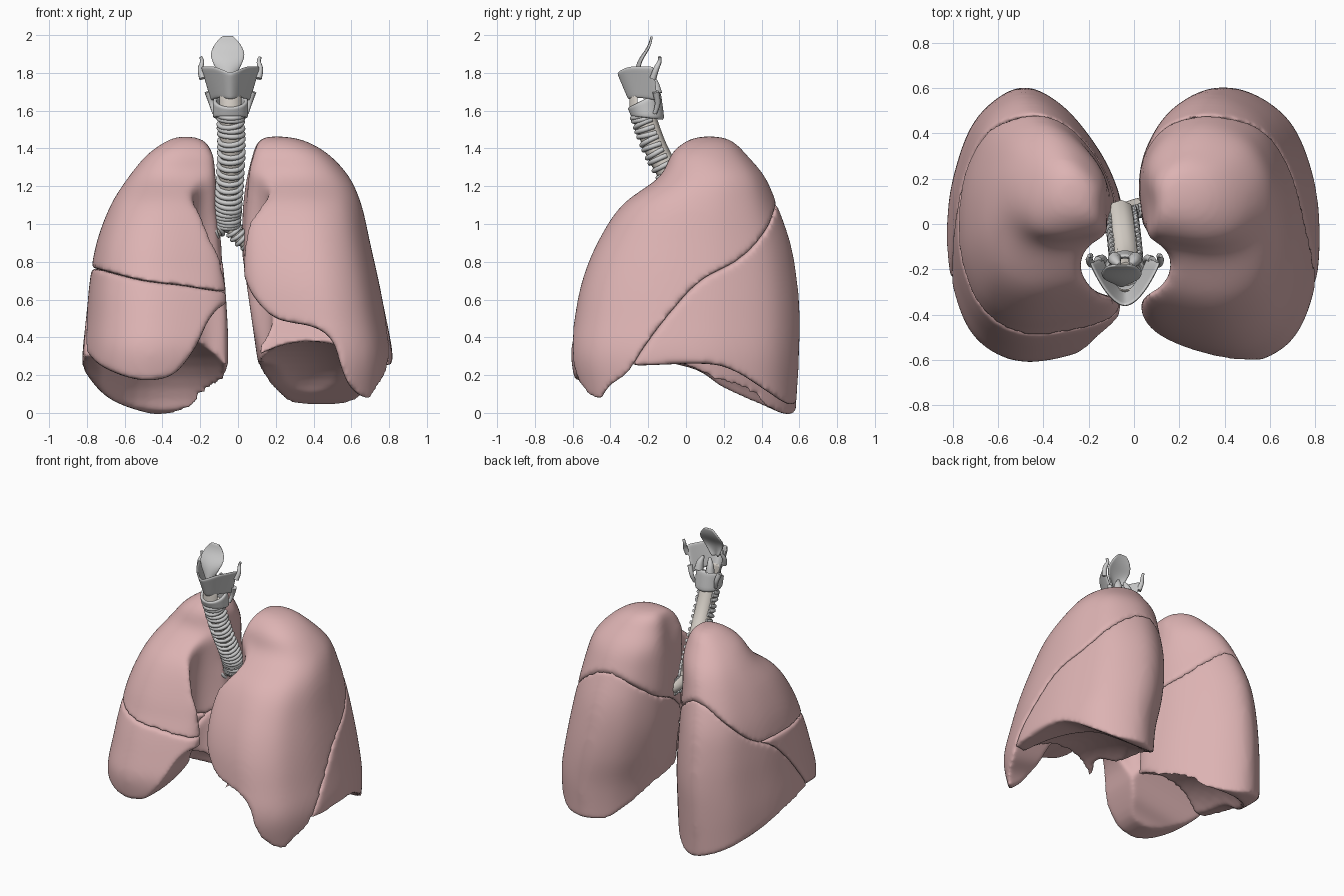
import bpy, bmesh, math, random
from mathutils import Vector

if "Cube" in bpy.data.objects:
    bpy.data.objects.remove(bpy.data.objects["Cube"])
random.seed(4)


def material(name, rgb):
    m = bpy.data.materials.new(name)
    m.diffuse_color = (*rgb, 1)
    m.use_nodes = True
    m.node_tree.nodes["Principled BSDF"].inputs["Base Color"].default_value = m.diffuse_color
    return m


PINK = material("lung_tissue", (0.72, 0.45, 0.45))
CREAM = material("membrane", (0.74, 0.69, 0.63))


def spline(pts, n, closed=False):
    """n Catmull-Rom samples through points of any dimension"""
    P = [Vector(p) for p in pts]
    k = len(P)
    get = (lambda i: P[i % k]) if closed else (lambda i: P[max(0, min(k - 1, i))])
    out = []
    for j in range(n):
        t = j * k / n if closed else j * (k - 1) / (n - 1)
        i = int(t)
        f = t - i
        a, b, c, d = get(i - 1), get(i), get(i + 1), get(i + 2)
        out.append(b + (c - a) * (f / 2) + (a * 2 - b * 5 + c * 4 - d) * (f * f / 2)
                   + (b * 3 - a - c * 3 + d) * (f ** 3 / 2))
    return out


def loft(name, rings, closed=True, caps=True, mat=None):
    bm = bmesh.new()
    R = [[bm.verts.new(p) for p in r] for r in rings]
    n = len(R[0])
    for a, b in zip(R, R[1:]):
        for i in range(n if closed else n - 1):
            j = (i + 1) % n
            bm.faces.new((a[i], a[j], b[j], b[i]))
    if caps:
        bm.faces.new(R[0])
        bm.faces.new(R[-1])
    bmesh.ops.recalc_face_normals(bm, faces=bm.faces)
    me = bpy.data.meshes.new(name)
    bm.to_mesh(me)
    bm.free()
    o = bpy.data.objects.new(name, me)
    bpy.context.collection.objects.link(o)
    if mat:
        me.materials.append(mat)
    return o


def activate(o):
    bpy.ops.object.select_all(action='DESELECT')
    o.select_set(True)
    bpy.context.view_layer.objects.active = o


def modify(o, kind, **kw):
    activate(o)
    m = o.modifiers.new(kind, kind)
    for k, v in kw.items():
        setattr(m, k, v)
    bpy.ops.object.modifier_apply(modifier=m.name)


def carve(o, cutter, op):
    modify(o, 'BOOLEAN', object=cutter, operation=op, solver='EXACT')
    bpy.data.objects.remove(cutter)


def ellipsoid(c, r):
    bpy.ops.mesh.primitive_uv_sphere_add(segments=40, ring_count=24, location=c)
    o = bpy.context.object
    o.scale = r
    return o


def prism_x(poly, side):
    # slab across the lung, dropping toward the outer side like the real fissure
    return loft("cutter", [[(side * x, y, z + dz) for y, z in poly] for x, dz in ((-0.1, 0.13), (1.0, -0.07))])


def prism_y(poly, side):
    return loft("cutter", [[(side * x, y, z) for x, z in poly] for y in (-1, 1)])


# ---- lungs: horizontal section (inner-outer, front-back) lofted down the height
SECTION = spline([(0, .25), (.05, .57), (.21, .87), (.48, 1), (.8, .78), (.96, .35), (1, -.1), (.96, -.5),
                  (.83, -.84), (.58, -1), (.25, -.93), (.02, -.78), (.02, -.5), (.03, -.15)], 64, True)
DEPTH = [(1.465, .08, .17), (1.44, 0, .25), (1.37, -.08, .32), (1.25, -.14, .42), (1.1, -.34, .485),
         (.9, -.47, .555), (.7, -.55, .59), (.5, -.59, .605), (.3, -.61, .60), (.1, -.57, .59), (-.1, -.5, .58)]
WIDTH = {1: [(.15, .25), (.1, .36), (.075, .48), (.045, .59), (.025, .655), (.02, .7), (.025, .745), (.055, .785),
             (.1, .82), (.12, .81), (.12, .8)],
         -1: [(.24, .32), (.17, .38), (.125, .48), (.11, .58), (.095, .675), (.08, .75), (.06, .785), (.045, .805),
              (.04, .825), (.05, .825), (.06, .82)]}
FISSURE = spline([(.62, 1.32), (.49, 1.08), (.42, .95), (.28, .82), (.08, .72), (-.08, .56), (-.22, .38),
                  (-.31, .24), (-.44, .1), (-.5, -.3)], 50)
ABOVE = [tuple(p) for p in FISSURE] + [(-1.2, -.3), (-1.2, 2), (.62, 2)]
BELOW = [tuple(p) for p in FISSURE] + [(1.2, -.3), (1.2, 1.32)]


def body_point(side, u, v, z, y0, y1, x0, x1):
    if side < 0:
        # the right lung is rounder at its inner back edge and shallower in front
        u += (1 - u) * max(0, v - .1) * .25
        v *= 1 if v > 0 else 1 - .12 * min(1, max(0, (z - .35) / .4))
    return (side * (x0 + (x1 - x0) * u), (y0 + y1) / 2 + (y1 - y0) / 2 * v, z)


def lobe(name, side, oblique, outline, base=None, dome=None):
    rows = spline([d + w for d, w in zip(DEPTH, WIDTH[side])], 45)
    o = loft(name, [[body_point(side, u, v, *row) for u, v in SECTION] for row in rows], mat=PINK)
    # upright hollow for the airway, heart and vessels, softened before cutting the lobe borders
    carve(o, ellipsoid((side * (.02 if side > 0 else .09), -.17, .7), (.17, .15, .82)), 'DIFFERENCE')
    modify(o, 'REMESH', mode='VOXEL', voxel_size=0.022)
    modify(o, 'SMOOTH', factor=0.5, iterations=14)
    carve(o, prism_x(oblique, side), 'INTERSECT')
    carve(o, prism_y(outline, side), 'INTERSECT')
    if base:
        carve(o, loft("cutter", [[(x, y, z) for y, z in base] for x in (-1.1, 1.1)]), 'INTERSECT')
    if dome:
        carve(o, ellipsoid(*dome), 'DIFFERENCE')
    modify(o, 'REMESH', mode='VOXEL', voxel_size=0.0135)
    modify(o, 'SMOOTH', factor=0.5, iterations=12)
    activate(o)
    bpy.ops.object.shade_smooth()


def edge(pts, n=30):
    return [tuple(p) for p in spline(pts, n)]


lobe("left_upper_lobe", 1, ABOVE,
     edge([(-.1, .85), (.02, .74), (.08, .62), (.2, .5), (.4, .455), (.5, .38), (.55, .23), (.6, .13),
           (.69, .075), (.78, .12), (.9, .4)]) + [(.9, 1.7), (-.1, 1.7)])
lobe("left_lower_lobe", 1, BELOW,
     edge([(.0, 1), (.05, .65), (.1, .3), (.125, .1), (.2, .055), (.6, .045), (.74, .09), (.83, .25), (.9, .5)])
     + [(.9, 1.7), (0, 1.7)],
     edge([(-.6, .25), (-.28, .25), (.1, .26), (.26, .22), (.42, .12), (.55, .04), (.8, -.05)])
     + [(.8, 1.7), (-.6, 1.7)], ((.38, -.3, -.02), (.46, .78, .4)))
SPLIT = edge([(-.1, .64), (.1, .645), (.3, .675), (.5, .7), (.7, .75), (1, .83)])
lobe("right_upper_lobe", -1, ABOVE, SPLIT + [(1, 1.7), (-.1, 1.7)])
lobe("right_middle_lobe", -1, ABOVE,
     SPLIT + edge([(.95, .5), (.8, .32), (.7, .235), (.52, .175), (.35, .2), (.23, .34), (.15, .5),
                   (.06, .58), (-.1, .6)]))
lobe("right_lower_lobe", -1, BELOW,
     edge([(.02, .6), (.045, .3), (.1, .13), (.2, .025), (.38, -.012), (.55, .02), (.7, .09), (.82, .23), (.95, .45)])
     + [(.95, 1.7), (.02, 1.7)],
     edge([(-.6, .4), (-.25, .3), (.05, .23), (.2, .13), (.4, .04), (.56, -.015), (.8, -.05)])
     + [(.8, 1.7), (-.6, 1.7)], ((-.4, -.3, -.06), (.48, .78, .5)))


# ---- airway: soft tubes wrapped by C-shaped cartilage rings
def tubes(name, paths, depth, mat=None):
    cu = bpy.data.curves.new(name, 'CURVE')
    cu.dimensions = '3D'
    cu.bevel_depth = depth
    cu.bevel_resolution = 2
    cu.use_fill_caps = True
    for path in paths:
        s = cu.splines.new('POLY')
        s.points.add(len(path) - 1)
        for q, p in zip(s.points, path):
            q.co = (p[0], p[1], p[2], 1)
            q.radius = p[3] if len(p) > 3 else 1
    o = bpy.data.objects.new(name, cu)
    bpy.context.collection.objects.link(o)
    activate(o)
    bpy.ops.object.convert(target='MESH')
    o = bpy.context.object
    if mat:
        o.data.materials.clear()
        o.data.materials.append(mat)
    bpy.ops.object.shade_smooth_by_angle(angle=math.radians(50))


AIRWAYS = {"trachea": ([(-.04, -.225, 1.58), (-.035, -.15, 1.38), (-.05, -.01, 1.13), (-.06, .05, 1.0)], .063, 22),
           "right_bronchus": ([(-.07, .05, 1.01), (-.13, .03, .96), (-.22, 0, .92), (-.32, .0, .87)], .042, 10),
           "left_bronchus": ([(-.05, .05, 1.01), (0, .07, .94), (.08, .09, .88), (.2, .12, .82)], .04, 10),
           "right_upper_branch": ([(-.15, .03, .95), (-.22, .0, .99), (-.32, .0, 1.06)], .026, 7),
           "right_lower_branch": ([(-.16, .03, .94), (-.22, .05, .84), (-.3, .08, .72)], .028, 8)}
for name, (path, r, count) in AIRWAYS.items():
    tubes(name + "_membrane", [spline(path, 24)], r * .97, CREAM)
    fine, rings = spline(path, count * 4), []
    for i in range(1, count * 4 - 1, 4):
        T = (fine[i + 1] - fine[i - 1]).normalized()
        T = (T + Vector([random.uniform(-.1, .1) for _ in range(3)])).normalized()
        F = Vector((0, -1, 0))
        F = (F - T * F.dot(T)).normalized()
        S = T.cross(F)
        rings.append([fine[i] + (F * math.cos(a) + S * math.sin(a)) * r
                      for a in [math.radians(-120 + 12 * k) for k in range(21)]])
    tubes(name + "_rings", rings, .0135 if r > .05 else .011)


# ---- larynx: thin curved sheets
def sheet(name, f, nu, nv, thick, closed=False, mat=None):
    us = [-1 + 2 * i / (nu if closed else nu - 1) for i in range(nu)]
    o = loft(name, [[f(u, j / (nv - 1)) for u in us] for j in range(nv)], closed, False, mat)
    modify(o, 'SOLIDIFY', thickness=thick, offset=0)
    modify(o, 'SUBSURF', levels=1)
    activate(o)
    bpy.ops.object.shade_smooth_by_angle(angle=math.radians(50))


CX = -.04


def thyroid(u, t):
    a = abs(u)
    bottom, top = 1.66 + .015 * a - .025 * a ** 4, 1.8 + .035 * min(1, a * 1.8)
    return (CX + u * (.1 + .055 * t), -.3 - .06 * t + (.15 + .04 * t) * a ** 1.8, bottom + (top - bottom) * t)


def cricoid(u, t):
    a = math.pi * u
    back = .5 - .5 * math.cos(a)
    return (CX + .083 * math.sin(a), -.222 - .078 * math.cos(a) + .02 * (1 - t),
            1.55 + .02 * (1 - back) + t * (.05 + .1 * back))


def epiglottis(u, t):
    w = .094 * math.sin(math.pi * (.1 + .86 * t)) ** .6 * (.5 + .5 * min(1, t * 1.7))
    y = -.275 + .035 * t + .06 / (1 + math.exp(-9 * (t - .6)))
    return (CX - .015 + u * w, y + .025 * u * u * (1 - t), 1.76 + .235 * t)


def ligament(u, t):
    return (CX + .06 * math.sin(1.2 * u), -.235 - .06 * math.cos(1.2 * u), 1.59 + .1 * t)


sheet("thyroid_cartilage", thyroid, 21, 8, .014)
sheet("cricoid_cartilage", cricoid, 32, 5, .022, True)
sheet("epiglottis", epiglottis, 11, 14, .012)
sheet("cricothyroid_ligament", ligament, 9, 4, .012, mat=CREAM)

# horns of the thyroid cartilage and the small paired cartilages at the back
for word, s in (("right", -1), ("left", 1)):
    tubes(word + "_upper_horn", [spline([(CX + s * .148, -.175, 1.77, 1.3), (CX + s * .158, -.158, 1.82, 1.1),
                                         (CX + s * .15, -.14, 1.86, .8), (CX + s * .158, -.14, 1.885, .6)], 14)], .014)
    tubes(word + "_lower_horn", [spline([(CX + s * .12, -.16, 1.7, 1.3), (CX + s * .1, -.15, 1.64, 1.1),
                                         (CX + s * .085, -.165, 1.585, .8)], 12)], .014)
    tubes(word + "_arytenoid", [spline([(CX + s * .045, -.155, 1.69, 1.2), (CX + s * .04, -.165, 1.74, .9),
                                        (CX + s * .025, -.18, 1.785, .35)], 12)], .026)
